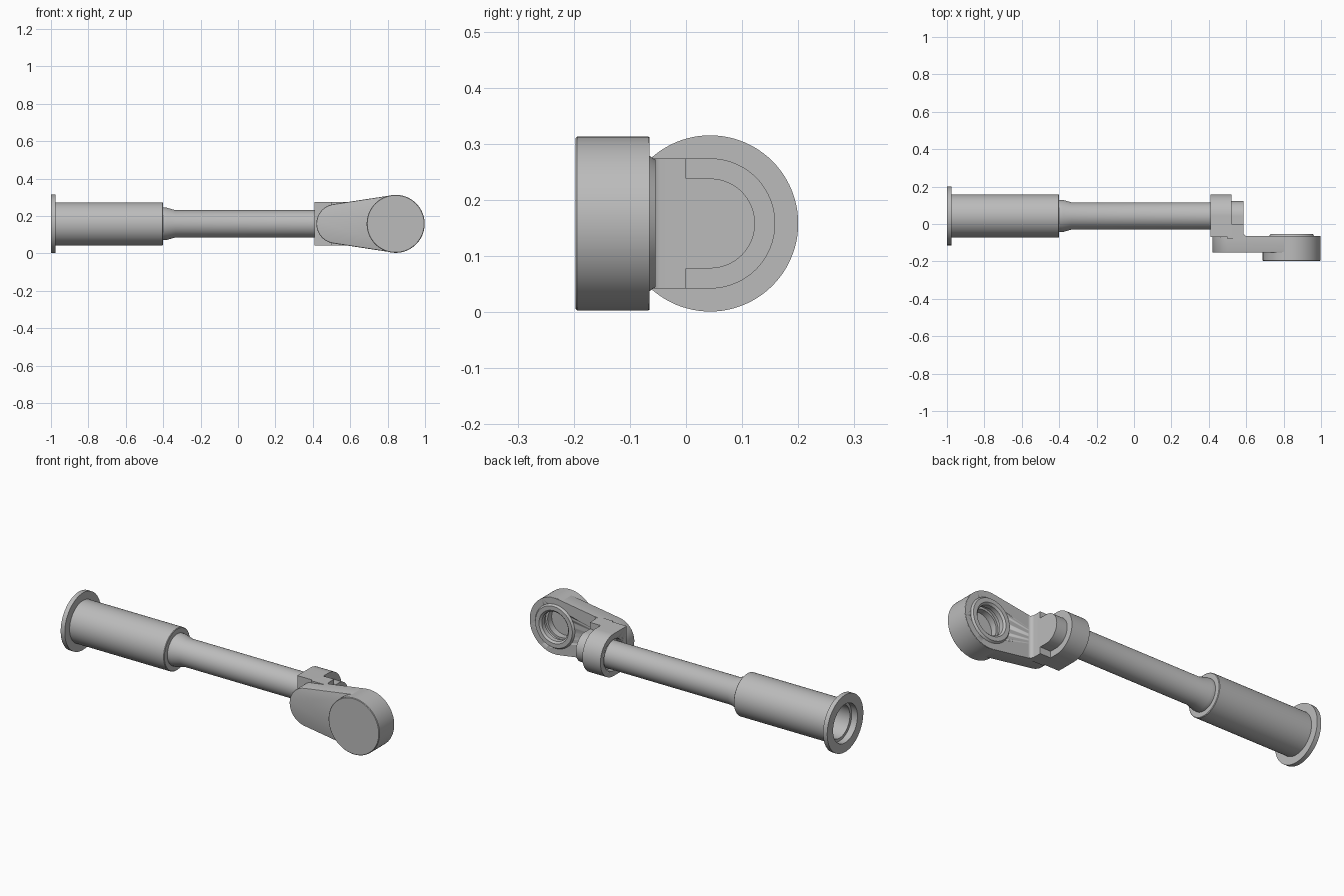
import bpy, bmesh, math
from mathutils import Vector, Matrix

cube = bpy.data.objects.get("Cube")
if cube:
    bpy.data.objects.remove(cube)

steel = bpy.data.materials.new("plain grey steel")
steel.use_nodes = True
GREY = (0.5, 0.5, 0.5, 1)
steel.diffuse_color = GREY
steel.node_tree.nodes["Principled BSDF"].inputs["Base Color"].default_value = GREY

ZC = 0.158            # height of both axes
SHAFT_Y = 0.043       # shaft axis offset
HEAD_X = 0.843        # head axis


def finish(name, bm):
    bmesh.ops.remove_doubles(bm, verts=bm.verts, dist=1e-5)
    bmesh.ops.recalc_face_normals(bm, faces=bm.faces)
    mesh = bpy.data.meshes.new(name)
    bm.to_mesh(mesh)
    bm.free()
    mesh.materials.append(steel)
    ob = bpy.data.objects.new(name, mesh)
    bpy.context.collection.objects.link(ob)
    bpy.ops.object.select_all(action='DESELECT')
    bpy.context.view_layer.objects.active = ob
    ob.select_set(True)
    bpy.ops.object.shade_smooth_by_angle(angle=math.radians(30))
    return ob


def lathe(name, profile, axis, centre, steps=96):
    """Spin (position along axis, radius) points around the x or y axis."""
    axis, centre = Vector(axis), Vector(centre)
    bm = bmesh.new()
    verts = [bm.verts.new(centre + axis * p + Vector((0, 0, r))) for p, r in profile]
    edges = [bm.edges.new(pair) for pair in zip(verts, verts[1:])]
    bmesh.ops.spin(bm, geom=verts + edges, cent=centre, axis=axis,
                   angle=math.tau, steps=steps, use_merge=True)
    return finish(name, bm)


def prism(name, points, offset, bevel=0):
    """Extrude a 3D outline by an offset; optionally bevel the starting face's edges."""
    bm = bmesh.new()
    face = bm.faces.new([bm.verts.new(p) for p in points])
    rim = list(face.edges)
    ext = bmesh.ops.extrude_face_region(bm, geom=[face], use_keep_orig=True)
    moved = [g for g in ext["geom"] if isinstance(g, bmesh.types.BMVert)]
    bmesh.ops.translate(bm, verts=moved, vec=offset)
    if bevel:
        bmesh.ops.bevel(bm, geom=rim, offset=bevel, segments=2, affect='EDGES', profile=0.5)
    return finish(name, bm)


def arc(cx, cy, r, start, end, n):
    return [(cx + r * math.cos(a), cy + r * math.sin(a))
            for a in (math.radians(start + (end - start) * i / n) for i in range(n + 1))]


X, Y = (1, 0, 0), (0, 1, 0)

# Flanged sleeve with stepped bore, stepped neck and long shaft
lathe("sleeve_and_shaft", [
    (-0.45, 0), (-0.45, 0.09), (-0.965, 0.09), (-0.965, 0.106), (-1, 0.106),
    (-1, 0.157), (-0.975, 0.157), (-0.975, 0.115), (-0.403, 0.115), (-0.4, 0.112),
    (-0.4, 0.086), (-0.38, 0.086), (-0.335, 0.073), (0.45, 0.073), (0.45, 0)],
    X, (0, SHAFT_Y, ZC))


# U-shaped knuckle and boss, outlined in the y-z plane
def u_shape(x, r, y_start):
    outline = [(y_start, ZC - r)] + arc(SHAFT_Y, ZC, r, -90, 90, 48) + [(y_start, ZC + r)]
    return [(x, y, z) for y, z in outline]


knuckle = prism("knuckle", u_shape(0.41, 0.116, -0.07), (0.11, 0, 0))
prism("knuckle_boss", u_shape(0.51, 0.08, -0.02), (0.075, 0, 0))

# Shallow clearance around the shaft where it enters the knuckle
cutter = lathe("shaft_clearance_cutter", [(0.38, 0), (0.38, 0.085), (0.44, 0.085), (0.44, 0)],
               X, (0, SHAFT_Y, ZC))
cutter.hide_render = True
cutter.hide_set(True)
mod = knuckle.modifiers.new("shaft clearance", 'BOOLEAN')
mod.object = cutter
mod.solver = 'EXACT'

# Web joining knuckle to arm, with a fillet at the arm
web = [(0.5, 0), (0.585, 0)] + arc(0.605, -0.045, 0.02, 180, 270, 8) + [(0.605, -0.08), (0.5, -0.08)]
prism("web", [(x, y, ZC - 0.116) for x, y in web], (0, 0, 0.232))

# Tapered arm: outline wrapped around a small and a large circle
SMALL_X, SMALL_R, BIG_R = 0.525, 0.106, 0.155
tilt = math.degrees(math.asin((BIG_R - SMALL_R) / (HEAD_X - SMALL_X)))
outline = (arc(SMALL_X, ZC, SMALL_R, 90 + tilt, 270 - tilt, 40)
           + arc(HEAD_X, ZC, BIG_R - 0.001, -90 - tilt, 90 + tilt, 64))
prism("arm", [(x, -0.153, z) for x, z in outline], (0, 0.088, 0), bevel=0.006)

# Round head: the arm's far end is a cup with a raised rim and grooved socket
arm = bpy.data.objects["arm"]
socket = lathe("socket_cutter", [(-0.15, 0), (-0.15, 0.1), (-0.03, 0.1), (-0.03, 0)],
               Y, (HEAD_X, 0, ZC))
socket.hide_render = True
socket.hide_set(True)
mod = arm.modifiers.new("socket", 'BOOLEAN')
mod.object = socket
mod.solver = 'EXACT'
lathe("head", [
    (-0.197, 0), (-0.197, 0.152), (-0.194, 0.155), (-0.067, 0.155), (-0.067, 0.122),
    (-0.054, 0.113), (-0.054, 0.09), (-0.064, 0.08), (-0.09, 0.08), (-0.09, 0.092),
    (-0.115, 0.092), (-0.115, 0.08), (-0.15, 0.08), (-0.15, 0)],
    Y, (HEAD_X, 0, ZC))
